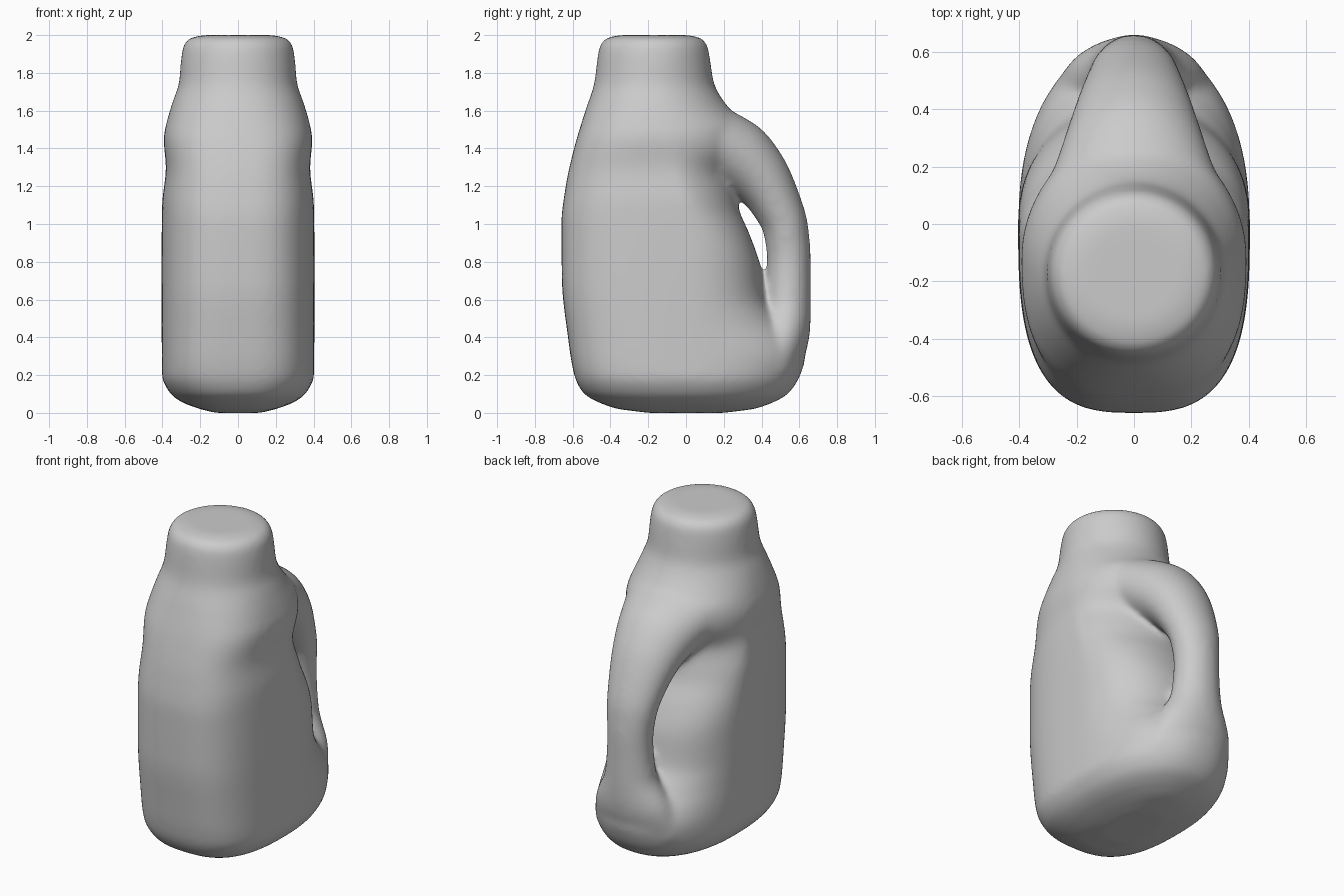
import bpy, bmesh, math
from mathutils import Vector

old = bpy.data.objects.get("Cube")
if old:
    bpy.data.objects.remove(old, do_unlink=True)

plastic = bpy.data.materials.new("grey_plastic")
plastic.use_nodes = True
grey = (0.6, 0.6, 0.6, 1)
plastic.diffuse_color = grey
plastic.node_tree.nodes["Principled BSDF"].inputs["Base Color"].default_value = grey

# Body outlines as (height, value) pairs
FRONT = [(0, -.2), (.02, -.36), (.05, -.45), (.1, -.54), (.2, -.592), (.4, -.625), (.7, -.657), (1, -.66),
         (1.2, -.637), (1.4, -.593), (1.6, -.533), (1.75, -.485), (1.87, -.47), (1.95, -.455), (1.985, -.42), (2, -.36)]
BACK = [(0, .2), (.02, .36), (.05, .45), (.1, .54), (.2, .605), (.3, .632), (.38, .6), (.48, .51), (.6, .425), (.8, .388),
        (.95, .335), (1.1, .275), (1.25, .26), (1.4, .33), (1.5, .33), (1.6, .24), (1.68, .18), (1.75, .147),
        (1.87, .128), (1.95, .112), (1.985, .08), (2, .02)]
WIDTH = [(0, .12), (.02, .2), (.05, .285), (.1, .357), (.2, .403), (.8, .405), (1.1, .402), (1.3, .382), (1.45, .394),
         (1.55, .375), (1.65, .345), (1.75, .312), (1.87, .302), (1.95, .288), (1.985, .255), (2, .19)]
WIDEST_Y = [(0, 0), (.8, 0), (1.1, -.02), (1.4, -.1), (1.75, -.17), (2, -.17)]
FRONT_POWER = [(0, 2.6), (.3, 3), (1.3, 2.9), (1.75, 2.1), (2, 2)]
BACK_POWER = [(0, 2.2), (.25, 2.25), (.45, 2.1), (.6, 2.2), (.85, 2.25), (1.25, 1.6), (1.45, 1.9), (2, 2)]


def sample(table, z):
    """Smooth reading of a table without overshoot."""
    slopes = [(v - u) / (b - a) for (a, u), (b, v) in zip(table, table[1:])]
    tangents = [slopes[0]]
    for s, t in zip(slopes, slopes[1:]):
        tangents.append(2 * s * t / (s + t) if s * t > 0 else 0)
    tangents.append(slopes[-1])
    i = next((k for k in range(len(slopes)) if z <= table[k + 1][0]), len(slopes) - 1)
    (a, u), (b, v) = table[i], table[i + 1]
    h, t = b - a, (z - a) / (b - a)
    blend = t * t * (3 - 2 * t)
    bend = t * (1 - t) * h * (tangents[i] * (1 - t) - tangents[i + 1] * t)
    return u + (v - u) * blend + bend


def section_point(z, angle):
    """Point on a rounded section with separate front and back curvature."""
    c, s = math.cos(angle), math.sin(angle)
    mid = sample(WIDEST_Y, z)
    reach = (sample(BACK, z) if s > 0 else sample(FRONT, z)) - mid
    power = sample(BACK_POWER if s > 0 else FRONT_POWER, z)
    x = math.copysign(abs(c) ** (2 / power), c) * sample(WIDTH, z)
    return Vector((x, mid + reach * abs(s) ** (2 / power), z))


def loft(name, sections):
    """Closed skin over a list of equal point rings."""
    bm = bmesh.new()
    rings = [[bm.verts.new(p) for p in ring] for ring in sections]
    for low, high in zip(rings, rings[1:]):
        for i in range(len(low)):
            j = (i + 1) % len(low)
            bm.faces.new((low[i], low[j], high[j], high[i]))
    bm.faces.new(rings[0][::-1])
    bm.faces.new(rings[-1])
    bmesh.ops.recalc_face_normals(bm, faces=bm.faces)
    mesh = bpy.data.meshes.new(name)
    bm.to_mesh(mesh)
    bm.free()
    obj = bpy.data.objects.new(name, mesh)
    bpy.context.collection.objects.link(obj)
    return obj


def make_body(sides=64):
    heights = sorted({z for t in (FRONT, BACK, WIDTH) for z, _ in t} | {i / 40 for i in range(1, 80)})
    return loft("jug_body", [[section_point(z, math.tau * i / sides) for i in range(sides)] for z in heights])


def make_handle(sides=32, steps=60):
    """Grip swept along its centre line: (y, z, thickness radius, half width)."""
    path = [(-.02, 1.455, .16, .33), (.13, 1.43, .195, .3), (.26, 1.365, .195, .255), (.375, 1.265, .168, .215),
            (.468, 1.125, .137, .18), (.529, .97, .12, .152), (.545, .8, .116, .136), (.54, .6, .122, .152),
            (.515, .42, .14, .235), (.45, .25, .15, .29)]
    tables = [[(k, p[c]) for k, p in enumerate(path)] for c in range(4)]
    last = len(path) - 1
    sections = []
    for n in range(steps + 1):
        t = last * n / steps
        y, z, thick, half = (sample(table, t) for table in tables)
        before, after = max(t - .2, 0), min(t + .2, last)
        along = Vector((0, *(sample(tables[c], after) - sample(tables[c], before) for c in (0, 1)))).normalized()
        out = along.cross(Vector((1, 0, 0)))
        angles = [math.tau * i / sides for i in range(sides)]
        sections.append([Vector((half * math.cos(a), y, z)) + out * thick * math.sin(a) for a in angles])
    return loft("handle", sections)


# Join and blend the grip into the moulded body
body, handle = make_body(), make_handle()
bpy.ops.object.select_all(action="DESELECT")
for part in (body, handle):
    part.select_set(True)
bpy.context.view_layer.objects.active = body
bpy.ops.object.join()
body.name = "jug"
remesh = body.modifiers.new("blend", "REMESH")
remesh.mode = "VOXEL"
remesh.voxel_size = 0.016
soften = body.modifiers.new("soften", "SMOOTH")
soften.factor = 0.5
soften.iterations = 18
for name in ("blend", "soften"):
    bpy.ops.object.modifier_apply(modifier=name)

body.data.materials.clear()
body.data.materials.append(plastic)
bpy.ops.object.shade_smooth()
